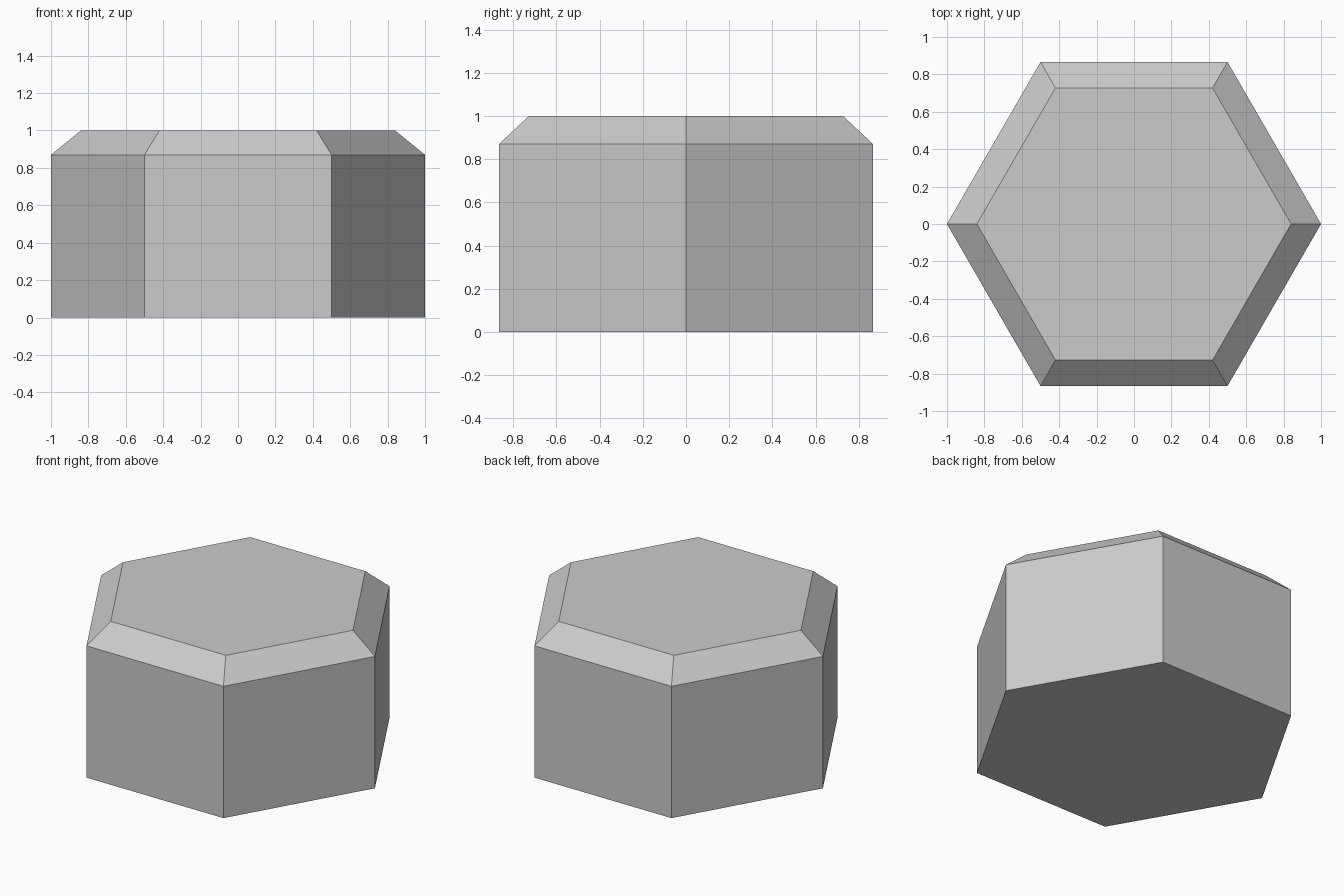
import bpy
import bmesh
from math import cos, sin, tau

cube = bpy.data.objects.get("Cube")
if cube:
    bpy.data.objects.remove(cube, do_unlink=True)

SIDES = 6
# Radius and height of each ring: base, shoulder, top
PROFILE = [(1.0, 0.0), (1.0, 0.87), (0.84, 1.0)]

# Plain grey material
grey = bpy.data.materials.new("light_grey")
grey.use_nodes = True
colour = (0.6, 0.6, 0.6, 1.0)
grey.diffuse_color = colour
grey.node_tree.nodes["Principled BSDF"].inputs["Base Color"].default_value = colour

# Hexagonal block with a chamfered top edge
bm = bmesh.new()
rings = [[bm.verts.new((r * cos(tau * i / SIDES), r * sin(tau * i / SIDES), z))
          for i in range(SIDES)] for r, z in PROFILE]
for low, high in zip(rings, rings[1:]):
    for i in range(SIDES):
        j = (i + 1) % SIDES
        bm.faces.new((low[i], low[j], high[j], high[i]))
bm.faces.new(rings[0][::-1])
bm.faces.new(rings[-1])

mesh = bpy.data.meshes.new("hexagonal_block")
bm.to_mesh(mesh)
bm.free()
mesh.materials.append(grey)
block = bpy.data.objects.new("hexagonal_block", mesh)
bpy.context.collection.objects.link(block)
